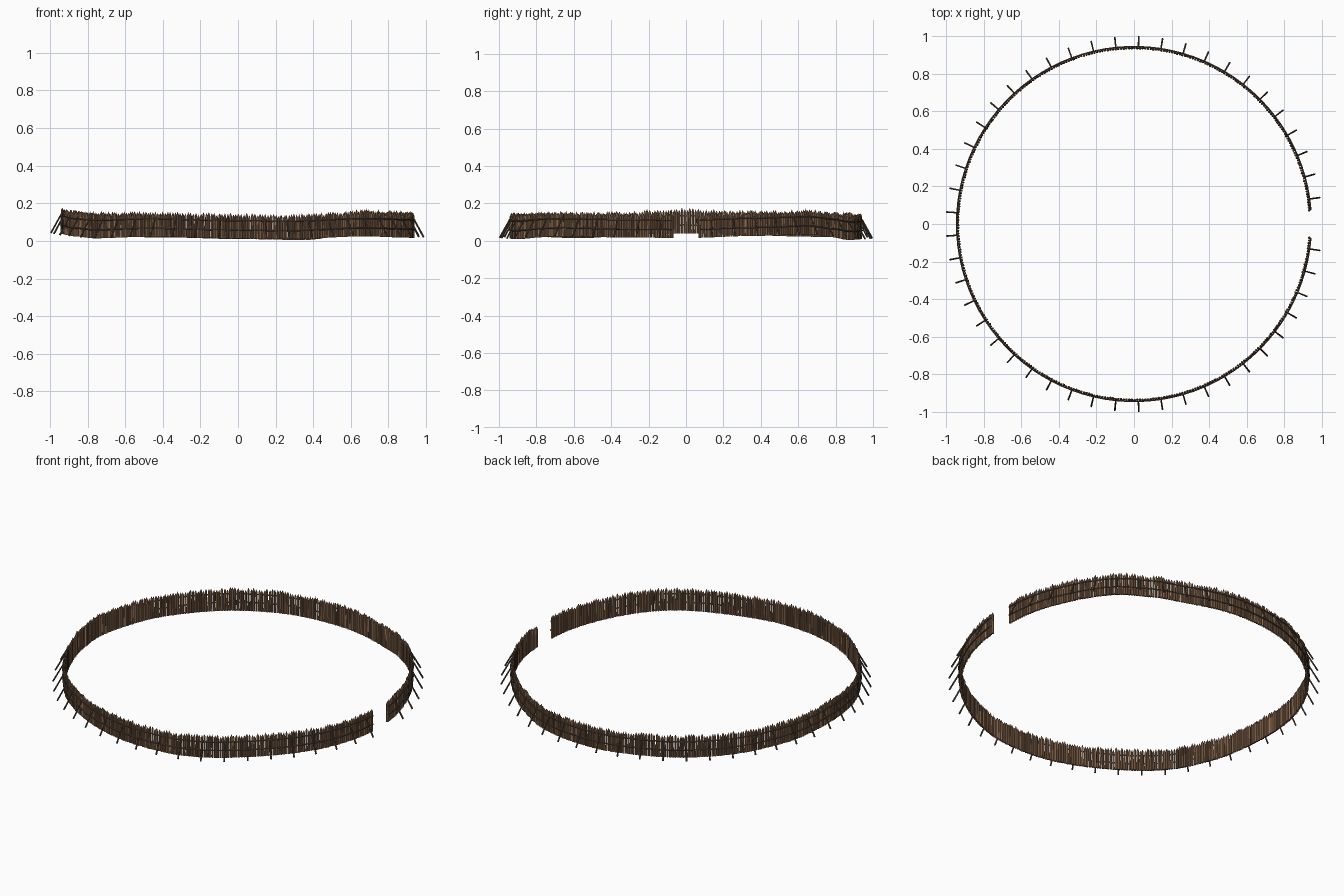
import bpy, bmesh, math, random
from mathutils import Vector

if "Cube" in bpy.data.objects:
    bpy.data.objects.remove(bpy.data.objects["Cube"])
random.seed(4)

R = 0.935            # fence radius
GAP = 4.5            # half angle of the gateway, degrees
# ground height under the fence: angle in degrees -> z
GROUND = [(0, .015), (22, .026), (44, .035), (56, .02), (68, .005), (90, .01), (112, .018),
          (136, .022), (160, .03), (180, .04), (190, .036), (203, .024), (216, .014),
          (240, .022), (270, .013), (285, .009), (315, .024), (340, .018), (360, .015)]


def ground(deg):
    deg %= 360
    for (a, za), (b, zb) in zip(GROUND, GROUND[1:]):
        if a <= deg <= b:
            t = (deg - a) / (b - a)
            return za + (zb - za) * t * t * (3 - 2 * t)


def at(deg, r, z):
    a = math.radians(deg)
    return Vector((r * math.cos(a), r * math.sin(a), z))


def material(name, rgb):
    m = bpy.data.materials.new(name)
    m.diffuse_color = (*rgb, 1)
    m.use_nodes = True
    m.node_tree.nodes["Principled BSDF"].inputs["Base Color"].default_value = m.diffuse_color
    return m


def tube(bm, points, radii, sides=6, mat=0, spin=0.0):
    """Sweep a polygon along points; a radius of 0 gives a pointed end."""
    axis = (points[-1] - points[0]).normalized()
    u = axis.orthogonal().normalized()
    v = axis.cross(u)
    rings = []
    for p, r in zip(points, radii):
        if r == 0:
            rings.append([bm.verts.new(p)])
        else:
            rings.append([bm.verts.new(p + r * (u * math.cos(spin + k * math.tau / sides)
                          + v * math.sin(spin + k * math.tau / sides))) for k in range(sides)])
    faces = []
    for a, b in zip(rings, rings[1:]):
        for k in range(sides):
            n = (k + 1) % sides
            if len(b) == 1:
                faces.append(bm.faces.new((a[k], a[n], b[0])))
            else:
                faces.append(bm.faces.new((a[k], a[n], b[n], b[k])))
    faces.append(bm.faces.new(rings[0][::-1]))
    if len(rings[-1]) > 1:
        faces.append(bm.faces.new(rings[-1]))
    for f in faces:
        f.material_index = mat


def finish(bm, name, mats):
    bmesh.ops.recalc_face_normals(bm, faces=bm.faces)
    me = bpy.data.meshes.new(name)
    bm.to_mesh(me)
    bm.free()
    for m in mats:
        me.materials.append(m)
    bpy.context.collection.objects.link(bpy.data.objects.new(name, me))


woods = [material("wood_mid", (.27, .15, .08)), material("wood_light", (.33, .19, .105)),
         material("wood_dark", (.19, .105, .06))]
dark = material("wood_brace", (.1, .07, .05))

# Sharpened stakes standing side by side around the ring
bm = bmesh.new()
N = 400
for i in range(N):
    deg = GAP + (360 - 2 * GAP) * i / (N - 1)
    g = ground(deg)
    r = R + random.uniform(-.0015, .0015)
    h = random.uniform(.122, .138)
    w = random.uniform(.0066, .0078)
    lean = random.uniform(-.12, .12)
    tube(bm, [at(deg, r, g), at(deg + lean, r, g + h - .016), at(deg + lean, r, g + h)],
         [w, w * .92, 0], 6, random.choice((0, 0, 1, 2)), random.random())
finish(bm, "stakes", woods)

# Two horizontal rails on the outside, made of short straight poles
for name, dz in (("lower_rail", .045), ("upper_rail", .095)):
    bm = bmesh.new()
    M = 96
    step = (360 - 2 * GAP) / M
    for i in range(M):
        a, b = GAP + i * step, GAP + (i + 1) * step
        tube(bm, [at(a, R + .008, ground(a) + dz), at(b, R + .008, ground(b) + dz)], [.0042] * 2)
    finish(bm, name, [dark])

# Slanted braces propping the fence from outside
bm = bmesh.new()
for i in range(48):
    deg = 8.1 + 343.8 * i / 47
    g = ground(deg)
    tube(bm, [at(deg, .997, g + .003), at(deg, R + .006, g + .105)], [.0048, .004])
finish(bm, "braces", [dark])
